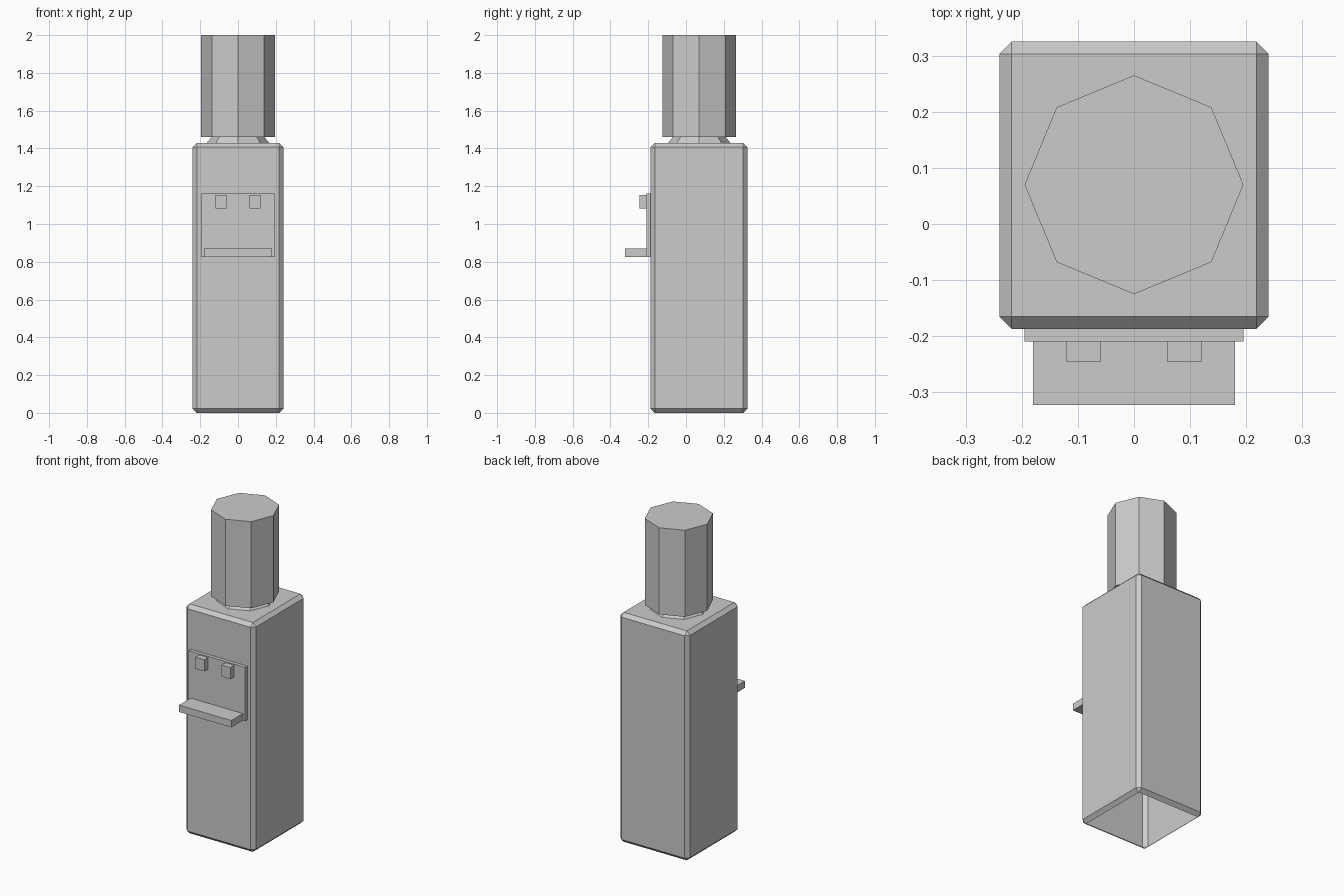
import bpy, bmesh, math
from mathutils import Matrix, Vector

if "Cube" in bpy.data.objects:
    bpy.data.objects.remove(bpy.data.objects["Cube"])


def finish(name, bm):
    mesh = bpy.data.meshes.new(name)
    bm.to_mesh(mesh)
    bm.free()
    obj = bpy.data.objects.new(name, mesh)
    bpy.context.collection.objects.link(obj)
    return obj


def box(name, lo, hi, bevel=0.0, open_dir=None):
    """Box between two corners, optionally chamfered, with one side left open."""
    lo, hi = Vector(lo), Vector(hi)
    bm = bmesh.new()
    mat = Matrix.Translation((lo + hi) / 2) @ Matrix.Diagonal((*(hi - lo), 1))
    bmesh.ops.create_cube(bm, size=1, matrix=mat)
    if bevel:
        bmesh.ops.bevel(bm, geom=bm.edges[:], offset=bevel, segments=1,
                        profile=0.5, affect='EDGES')
    bm.normal_update()
    if open_dir:
        d = Vector(open_dir)
        gone = [f for f in bm.faces if f.normal.dot(d) > 0.99]
        bmesh.ops.delete(bm, geom=gone, context='FACES')
    return finish(name, bm)


def octagon(name, r_low, r_high, z0, z1, caps):
    """Eight-sided prism or cone with corners on the x and y axes."""
    bm = bmesh.new()
    rings = [[bm.verts.new((r * math.cos(i * math.pi / 4),
                            0.07 + r * math.sin(i * math.pi / 4), z))
              for i in range(8)] for r, z in ((r_low, z0), (r_high, z1))]
    for i in range(8):
        j = (i + 1) % 8
        bm.faces.new((rings[0][i], rings[0][j], rings[1][j], rings[1][i]))
    if caps:
        bm.faces.new(rings[0][::-1])
        bm.faces.new(rings[1])
    return finish(name, bm)


BACK = (0, 1, 0)

# Cabinet: chamfered hollow shell, open underneath
box("cabinet", (-0.24, -0.187, 0), (0.24, 0.325, 1.43), 0.022, (0, 0, -1))

# Water bottle and its flared collar
octagon("bottle_collar", 0.165, 0.14, 1.43, 1.46, False)
octagon("water_bottle", 0.195, 0.195, 1.46, 2.0, True)

# Front panel, drip tray and pair of taps
box("front_panel", (-0.195, -0.209, 0.826), (0.195, -0.187, 1.161), open_dir=BACK)
box("drip_tray", (-0.18, -0.323, 0.826), (0.18, -0.209, 0.869), open_dir=BACK)
for side, x in (("left", -0.09), ("right", 0.09)):
    box(side + "_tap", (x - 0.03, -0.246, 1.082), (x + 0.03, -0.209, 1.154), open_dir=BACK)
